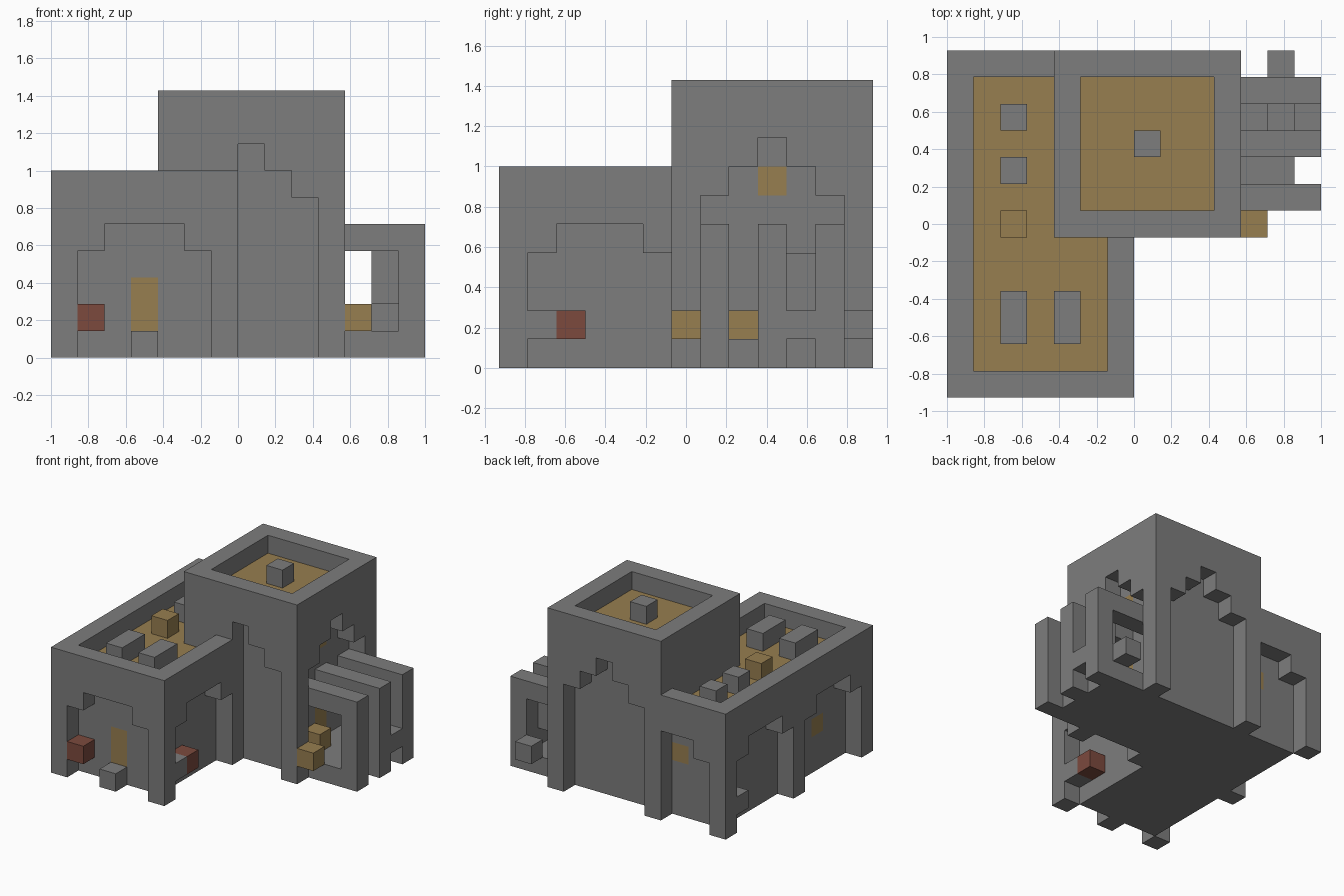
import bpy, bmesh

if "Cube" in bpy.data.objects:
    bpy.data.objects.remove(bpy.data.objects["Cube"], do_unlink=True)

UNIT = 1 / 7          # size of one building block
ORIGIN = (-7, -6.5, 0)  # grid corner, in blocks


def material(name, rgb):
    mat = bpy.data.materials.new(name)
    mat.use_nodes = True
    mat.diffuse_color = (*rgb, 1)
    mat.node_tree.nodes["Principled BSDF"].inputs["Base Color"].default_value = (*rgb, 1)
    return mat


stone = material("grey stone", (0.205, 0.205, 0.205))
wood = material("tan wood", (0.31, 0.21, 0.08))
brick = material("red brick", (0.20, 0.068, 0.048))

parts = {}   # part name -> (material, set of blocks)
owner = {}   # block -> part name


def box(x, y, z):
    """Blocks in half-open ranges; a single number means one block."""
    rng = [range(*a) if isinstance(a, tuple) else (a,) for a in (x, y, z)]
    return {(i, j, k) for i in rng[0] for j in rng[1] for k in rng[2]}


def add(name, mat, *boxes):
    """Claim blocks for a part, replacing whatever filled them."""
    parts.setdefault(name, mat)
    for b in boxes:
        for cell in b:
            owner[cell] = name


def carve(cells):
    for cell in cells:
        owner.pop(cell, None)


def arch(axis, layer, start, heights):
    """Carve a stepped arch, one block deep, in a wall facing x or y."""
    for n, h in enumerate(heights):
        pos = start + n
        carve(box(layer, pos, (0, h)) if axis == "x" else box(pos, layer, (0, h)))


LOW = (4, 5, 5, 5, 4)
TALL = (6, 7, 8, 7, 6)

# Low hall with a parapet around its sunken roof
add("hall", stone, box((0, 7), (0, 13), (0, 7)))
carve(box((1, 6), (1, 12), 6))
add("hall_roof", wood, box((1, 6), (1, 12), 5))
arch("y", 0, 1, LOW)
arch("x", 6, 1, LOW)
arch("x", 0, 1, LOW)
arch("x", 0, 7, LOW)
arch("y", 12, 1, LOW)

# Tower with its own sunken roof and tall arches
add("tower", stone, box((4, 11), (6, 13), (0, 10)))
carve(box((5, 10), (7, 12), 9))
add("tower_roof", wood, box((5, 10), (7, 12), 8))
arch("y", 6, 7, TALL[2:])
arch("x", 10, 7, TALL)
arch("y", 12, 5, TALL)

# Blocks standing on the roofs
add("roof_blocks", stone, box(2, 10, 6), box(2, 8, 6), box(2, (2, 4), 6),
    box(4, (2, 4), 6), box(7, 9, 9))
add("roof_crate", wood, box(2, 6, 6))

# Doors and windows set in the recessed walls
add("front_door", wood, box(3, 1, (1, 3)))
add("side_door", wood, box(9, 9, (1, 3)))
add("windows", wood, box(9, 9, 6), box(3, 11, 3), box(1, 3, 2))

# Steps, bumps and loose blocks around the walls
add("front_step", stone, box(3, 0, 0))
add("wall_bumps", stone, box(6, 1, 1), box(0, 11, 1))
add("red_blocks", brick, box(1, 0, 1), box(6, 2, 1))
add("wood_crates", wood, box(11, 6, 1), box(10, 8, 1))

# Porch: three open frames on a low floor
add("porch_floor", stone, box((10, 13), (7, 12), 0))
for n, j in enumerate((7, 9, 11)):
    name = "porch_frame_" + ("front", "middle", "back")[n]
    add(name, stone, box((10, 14), j, 4), box(13, j, (0, 4)))
add("porch_blocks", stone, box(13, 10, 1), box(12, 10, (2, 4)), box(12, 12, 1))

# Turn each part into a mesh that keeps only its exposed faces
for cell, name in owner.items():
    if not isinstance(parts[name], tuple):
        parts[name] = (parts[name], set())
    parts[name][1].add(cell)

for name, (mat, cells) in parts.items():
    bm = bmesh.new()
    verts = {}

    def vert(p):
        if p not in verts:
            verts[p] = bm.verts.new([(p[a] + ORIGIN[a]) * UNIT for a in range(3)])
        return verts[p]

    for cell in sorted(cells):
        for axis in range(3):
            u, v = (axis + 1) % 3, (axis + 2) % 3
            for side in (0, 1):
                near = list(cell)
                near[axis] += 2 * side - 1
                if tuple(near) in owner:
                    continue
                ring = []
                for du, dv in ((0, 0), (1, 0), (1, 1), (0, 1)):
                    p = list(cell)
                    p[axis] += side
                    p[u] += du
                    p[v] += dv
                    ring.append(vert(tuple(p)))
                bm.faces.new(ring if side else ring[::-1])
    bmesh.ops.dissolve_limit(bm, angle_limit=0.01, verts=bm.verts[:], edges=bm.edges[:])
    mesh = bpy.data.meshes.new(name)
    bm.to_mesh(mesh)
    bm.free()
    mesh.materials.append(mat)
    bpy.context.scene.collection.objects.link(bpy.data.objects.new(name, mesh))
